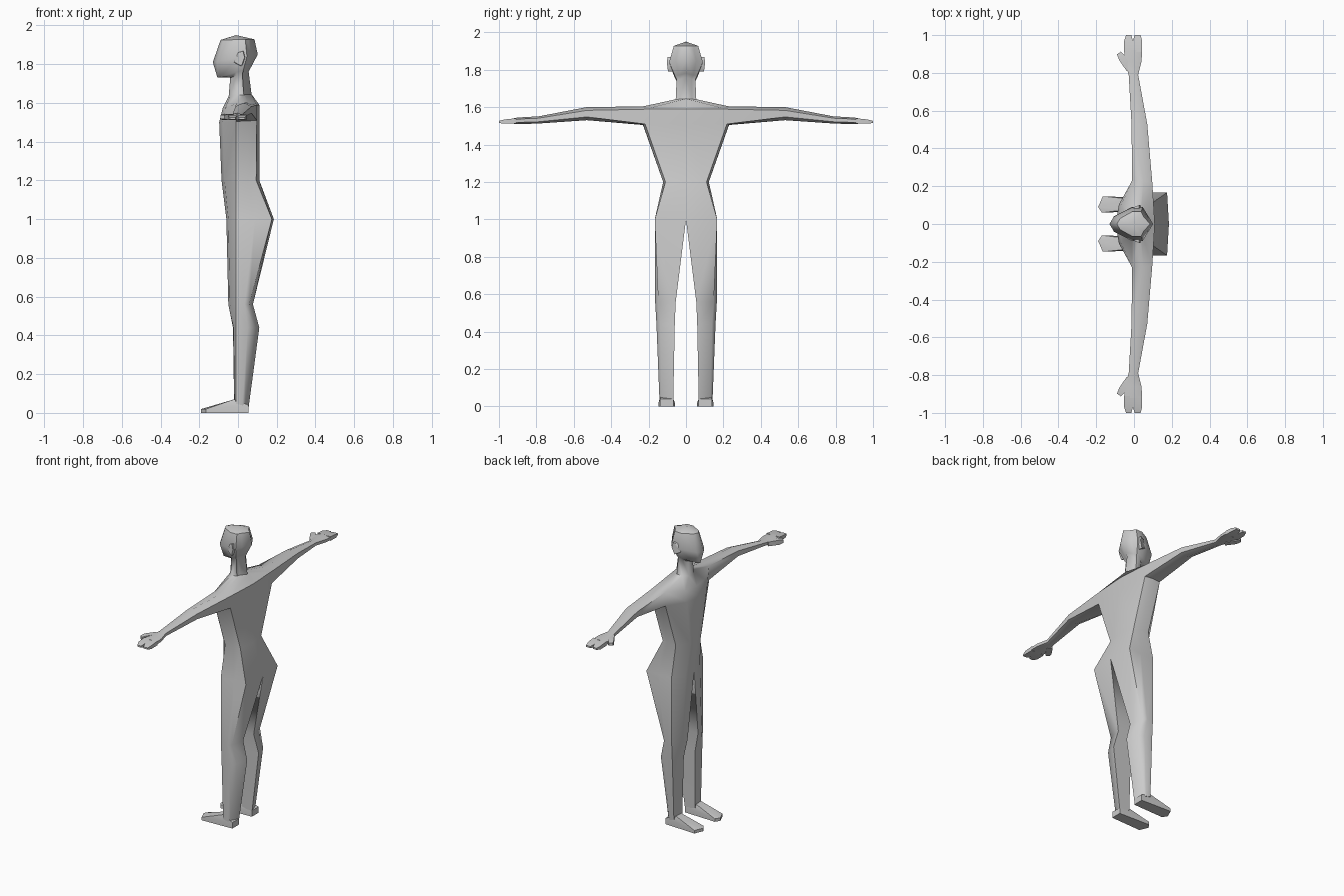
import bpy
import bmesh
import math
from mathutils import Vector

cube = bpy.data.objects.get("Cube")
if cube:
    bpy.data.objects.remove(cube)

# One plain grey for the whole figure
grey = bpy.data.materials.new("plain grey")
grey.use_nodes = True
grey.diffuse_color = (0.6, 0.6, 0.6, 1)
grey.node_tree.nodes["Principled BSDF"].inputs["Base Color"].default_value = grey.diffuse_color

SIDE_X = -0.01   # where the flank crease runs


def finish(bm, name):
    """Turn a left-half bmesh into a mirrored, smooth shaded object."""
    bmesh.ops.recalc_face_normals(bm, faces=bm.faces)
    mesh = bpy.data.meshes.new(name)
    bm.to_mesh(mesh)
    bm.free()
    mesh.materials.append(grey)
    obj = bpy.data.objects.new(name, mesh)
    bpy.context.collection.objects.link(obj)
    bpy.ops.object.select_all(action="DESELECT")
    obj.select_set(True)
    bpy.context.view_layer.objects.active = obj
    bpy.ops.object.shade_smooth_by_angle(angle=math.radians(50))
    mirror = obj.modifiers.new("Mirror", "MIRROR")
    mirror.use_axis = (False, True, False)
    mirror.use_clip = True
    return obj


def half_ring(bm, z_front, z_back, front, back, inner, outer, corner):
    """Six points from the front middle round the flank to the back middle."""
    xs = [front, front + 0.2 * (SIDE_X - front), SIDE_X, (SIDE_X + back) / 2,
          back - 0.01 - 0.06 * (1 - corner), back]
    ys = [0, 0.45, 1, 1, corner, 0]
    ring = []
    for x, y in zip(xs, ys):
        t = (x - front) / (back - front)
        z = z_front + t * (z_back - z_front)
        ring.append(bm.verts.new((x, inner + y * (outer - inner), z)))
    return ring


def bridge(bm, a, b, closed=False, skip=()):
    """Join two rings with quads, leaving out the skipped columns."""
    count = len(a)
    for i in range(count if closed else count - 1):
        if i not in skip:
            j = (i + 1) % count
            bm.faces.new((a[i], a[j], b[j], b[i]))


def arm_ring(bm, y, front, back, low, high):
    """Six-sided section across the arm."""
    mid = (front + back) / 2
    edge = (high - low) * 0.25
    section = [(front, low + edge), (mid, low), (back, low + edge),
               (back, high - edge), (mid, high), (front, high - edge)]
    return [bm.verts.new((x, y, z)) for x, z in section]


def hull(name, points):
    """Faceted solid wrapped round a few points."""
    bm = bmesh.new()
    for p in points:
        bm.verts.new(p)
    result = bmesh.ops.convex_hull(bm, input=bm.verts)
    loose = {v for v in result["geom_interior"] if isinstance(v, bmesh.types.BMVert)}
    bmesh.ops.delete(bm, geom=list(loose), context="VERTS")
    return finish(bm, name)


# Body: hips, waist, armpits, shoulders, neck, jaw, face, crown
body = bmesh.new()
TRUNK = [
    (1.0, 1.0, -0.06, 0.185, 0, 0.167, 1),
    (1.2, 1.2, -0.085, 0.11, 0, 0.122, 0.9),
    (1.5, 1.51, -0.097, 0.11, 0, 0.23, 0.95),
    (1.57, 1.59, -0.08, 0.11, 0, 0.23, 0.95),
    (1.635, 1.645, -0.048, 0.07, 0, 0.055, 0.6),
    (1.73, 1.76, -0.04, 0.055, 0, 0.05, 0.6),
    (1.73, 1.78, -0.106, 0.065, 0, 0.06, 0.65),
    (1.81, 1.85, -0.13, 0.102, 0, 0.09, 0.6),
    (1.925, 1.928, -0.09, 0.085, 0, 0.065, 0.6),
]
rings = [half_ring(body, *row) for row in TRUNK]
ARMPIT, SHOULDER = 2, 3
for v in rings[SHOULDER][2:4]:
    v.co.z += 0.02
for k in range(len(rings) - 1):
    bridge(body, rings[k], rings[k + 1], skip=(2, 3) if k == ARMPIT else ())
crown = body.verts.new((-0.01, 0, 1.95))
for a, b in zip(rings[-1], rings[-1][1:]):
    body.faces.new((a, b, crown))

# Arm grows out of the opening between armpit and shoulder
loop = rings[ARMPIT][2:5] + rings[SHOULDER][4:1:-1]
for station in [(0.53, -0.013, 0.07, 1.53, 1.6),
                (0.79, -0.028, 0.022, 1.512, 1.55),
                (0.86, -0.05, 0.04, 1.51, 1.547),
                (0.92, -0.052, 0.043, 1.509, 1.542)]:
    section = arm_ring(body, *station)
    bridge(body, loop, section, closed=True)
    loop = section
body.faces.new(loop)

# Leg hangs from the open hip ring: knee, calf, ankle
loop = rings[0]
for row in [(0.56, 0.56, -0.05, 0.077, 0.055, 0.165, 0.85),
            (0.44, 0.44, -0.026, 0.11, 0.06, 0.158, 0.8),
            (0.05, 0.03, -0.02, 0.055, 0.068, 0.142, 0.85)]:
    section = half_ring(body, *row)
    bridge(body, loop, section, closed=True)
    loop = section
body.faces.new(loop)
finish(body, "body")

# Foot: heel block, instep and a blunt slanted toe
heel = [(0.055, y, z) for y in (0.068, 0.138) for z in (0, 0.04)]
instep = [(-0.02, y, 0.07) for y in (0.078, 0.132)]
toes = [(x, y, z) for x, y in ((-0.17, 0.06), (-0.19, 0.09), (-0.165, 0.147))
        for z in (0, 0.02)]
hull("foot", heel + instep + toes)

# Fingers: two blunt lobes, and a thumb angled forward
for name, front, back in (("front_fingers", -0.052, -0.006), ("back_fingers", -0.006, 0.043)):
    base = [(x, 0.91, z) for x in (front, back) for z in (1.512, 1.54)]
    middle = [(x, 0.97, z) for x in (front, back) for z in (1.511, 1.534)]
    tip = [(x, 1, z) for x in (front + 0.01, back - 0.008) for z in (1.515, 1.526)]
    hull(name, base + middle + tip)
axis = Vector((-0.055, 0.085, 0))
across = Vector((0.014, 0.01, 0))
root = Vector((-0.025, 0.82, 1.527))
hull("thumb", [root + axis * t + across * s * w + Vector((0, 0, h * 0.014 * w))
               for t, w in ((0, 1), (0.7, 1.1), (1, 0.7)) for s in (-1, 1) for h in (-1, 1)])

# Ear: small faceted flap
outline = [(-0.025, 1.81), (0, 1.86), (0.03, 1.868), (0.04, 1.835), (0.02, 1.79)]
hull("ear", [(x, 0.07, z) for x, z in outline]
     + [(0.01 + (x - 0.01) * 0.8, 0.09 + x * 0.3, z) for x, z in outline])
